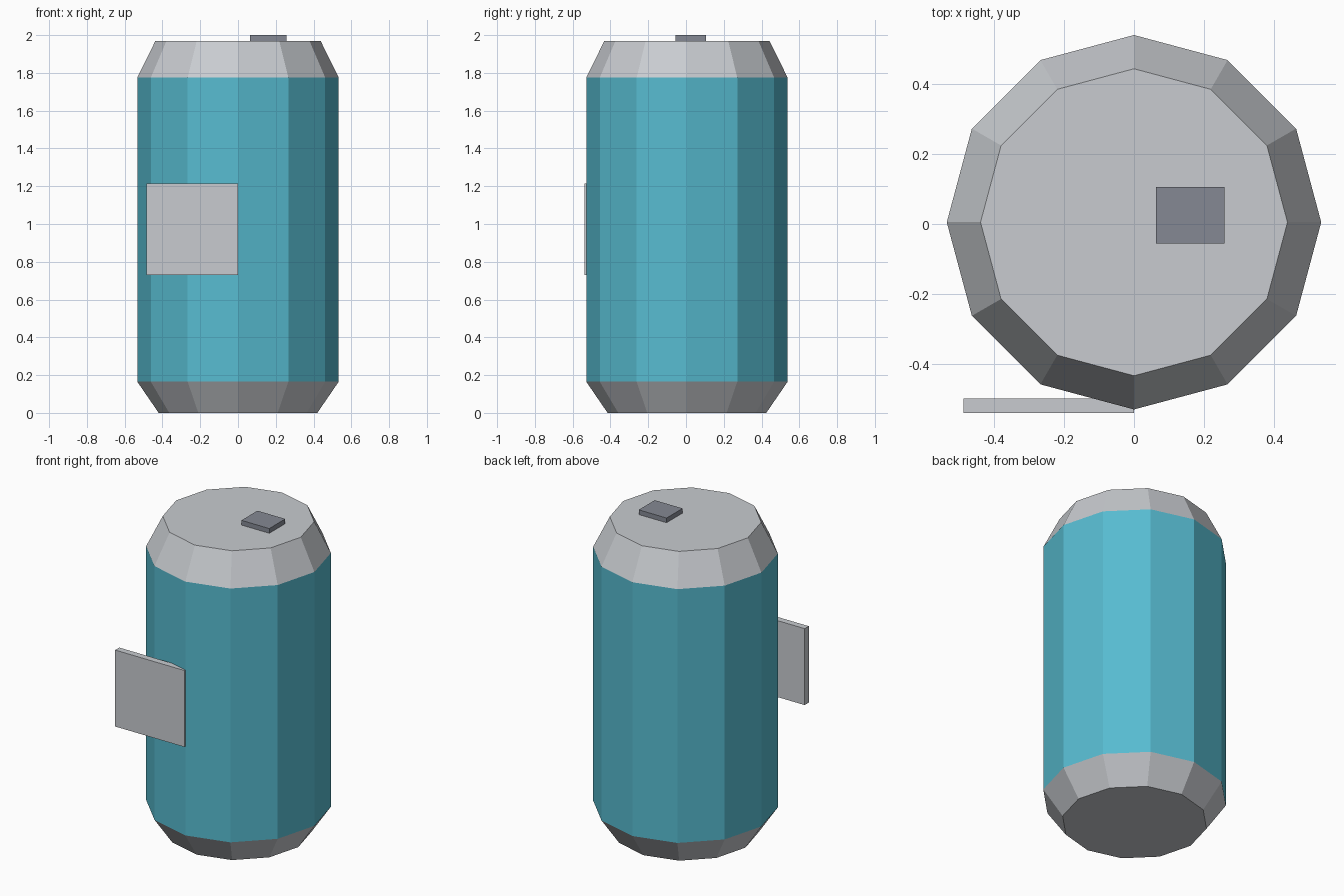
import bpy
import bmesh
from math import cos, sin, tau

cube = bpy.data.objects.get("Cube")
if cube:
    bpy.data.objects.remove(cube, do_unlink=True)


def material(name, rgb):
    mat = bpy.data.materials.new(name)
    mat.use_nodes = True
    mat.diffuse_color = (*rgb, 1)
    mat.node_tree.nodes["Principled BSDF"].inputs["Base Color"].default_value = (*rgb, 1)
    return mat


def add_object(name, bm, mats):
    bmesh.ops.recalc_face_normals(bm, faces=bm.faces)
    mesh = bpy.data.meshes.new(name)
    bm.to_mesh(mesh)
    bm.free()
    for mat in mats:
        mesh.materials.append(mat)
    obj = bpy.data.objects.new(name, mesh)
    bpy.context.collection.objects.link(obj)
    return obj


def add_box(name, low, high, mat):
    bm = bmesh.new()
    bmesh.ops.create_cube(bm, size=1)
    for v in bm.verts:
        v.co = [b if c > 0 else a for a, b, c in zip(low, high, v.co)]
    return add_object(name, bm, [mat])


metal = material("light metal", (0.58, 0.60, 0.63))
teal = material("teal paint", (0.095, 0.50, 0.63))
dark = material("dark metal", (0.234, 0.25, 0.293))

# Can body: twelve-sided profile with tapered metal ends
SIDES = 12
CENTRE_Y = 0.005
profile = [(0.42, 0), (0.533, 0.165), (0.533, 1.775), (0.437, 1.97)]
bm = bmesh.new()
rings = [[bm.verts.new((r * cos(tau * i / SIDES), CENTRE_Y + r * sin(tau * i / SIDES), z))
          for i in range(SIDES)] for r, z in profile]
for level, (low, high) in enumerate(zip(rings, rings[1:])):
    for i in range(SIDES):
        j = (i + 1) % SIDES
        face = bm.faces.new((low[i], low[j], high[j], high[i]))
        face.material_index = 1 if level == 1 else 0  # painted middle band
bm.faces.new(rings[0])
bm.faces.new(rings[-1])
add_object("can_body", bm, [metal, teal])

# Pull tab on the lid
add_box("pull_tab", (0.063, -0.055, 1.965), (0.258, 0.105, 2.0), dark)

# Square label plate on the front
add_box("label_plate", (-0.485, -0.538, 0.73), (0, -0.497, 1.215), metal)
